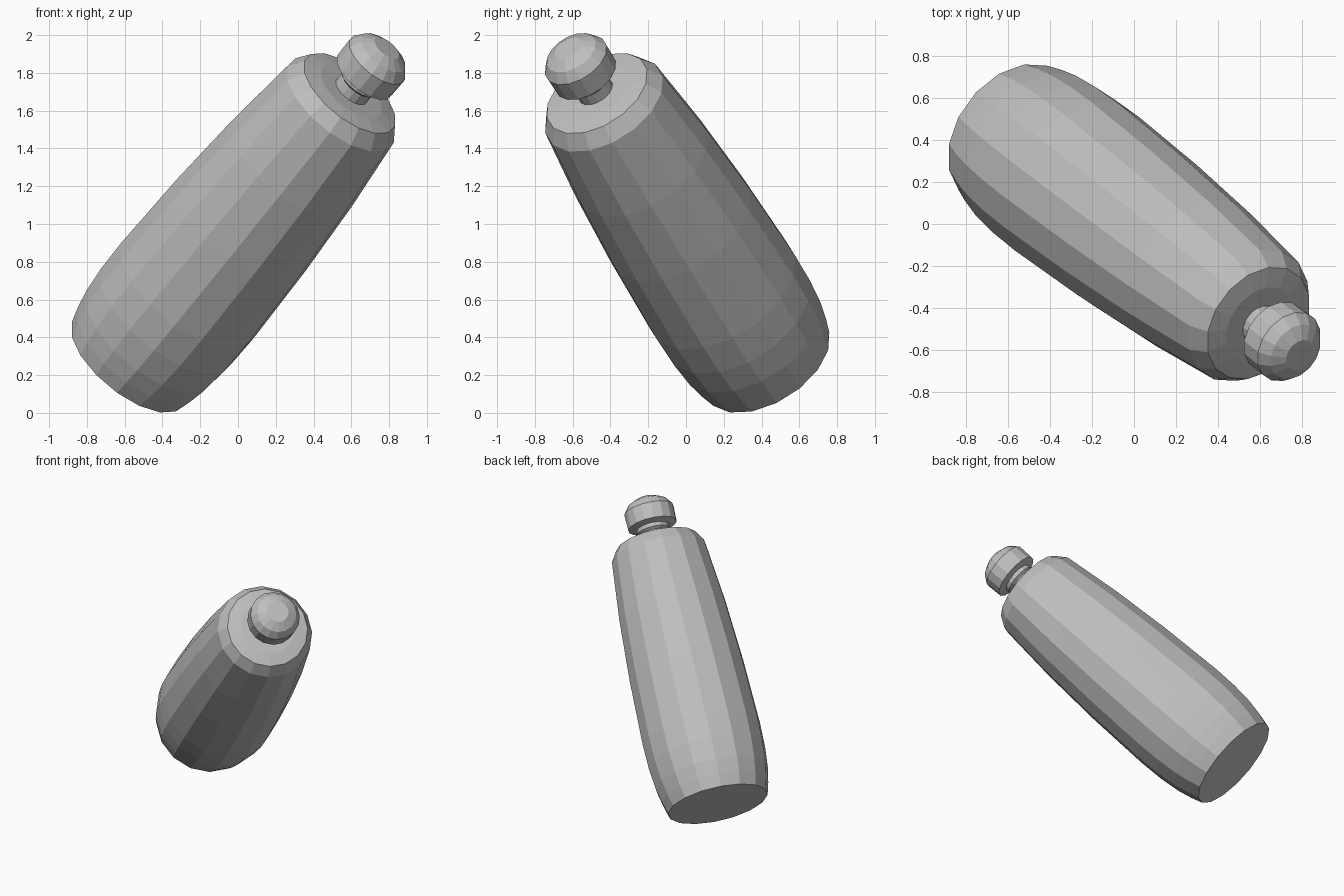
import bpy, bmesh, math
from mathutils import Matrix, Vector

cube = bpy.data.objects.get("Cube")
if cube:
    bpy.data.objects.remove(cube, do_unlink=True)

SIDES = 16
BASE = Vector((-0.582, 0.43, 0.266))          # centre of the bottle's base
AXIS = Vector((0.571, -0.439, 0.694)).normalized()

# Tilted frame: local z runs along the bottle
side = Vector((-1, 0, 0))
side = (side - AXIS * side.dot(AXIS)).normalized()
frame = Matrix((side, AXIS.cross(side), AXIS)).transposed().to_4x4()
TILT = Matrix.Translation(BASE) @ frame

grey = bpy.data.materials.new("plain grey")
grey.use_nodes = True
colour = (0.52, 0.52, 0.52, 1)
grey.diffuse_color = colour
grey.node_tree.nodes["Principled BSDF"].inputs["Base Color"].default_value = colour


def lathe(name, profile):
    """Turn (radius, height) points around the bottle axis and cap both ends."""
    bm = bmesh.new()
    rings = []
    for radius, height in profile:
        angles = [(i + 0.5) * math.tau / SIDES for i in range(SIDES)]
        rings.append([bm.verts.new(TILT @ Vector((radius * math.cos(a), radius * math.sin(a), height)))
                      for a in angles])
    for low, high in zip(rings, rings[1:]):
        for i in range(SIDES):
            j = (i + 1) % SIDES
            bm.faces.new((low[i], low[j], high[j], high[i]))
    bm.faces.new(rings[0][::-1])
    bm.faces.new(rings[-1])
    mesh = bpy.data.meshes.new(name)
    bm.to_mesh(mesh)
    bm.free()
    mesh.materials.append(grey)
    obj = bpy.data.objects.new(name, mesh)
    bpy.context.collection.objects.link(obj)
    return obj


# Tapered body with a rounded foot and bevelled shoulder
lathe("bottle_body", [(0.37, 0), (0.395, 0.09), (0.417, 0.2), (0.432, 0.36), (0.436, 0.55),
                      (0.422, 1.05), (0.394, 1.52), (0.35, 1.97), (0.298, 2.055), (0.2, 2.07)])

# Neck with a small collar under the cap
lathe("neck", [(0.1, 2.05), (0.1, 2.13), (0.12, 2.145), (0.12, 2.2)])

# Domed cap
lathe("cap", [(0.13, 2.175), (0.18, 2.19), (0.183, 2.31), (0.145, 2.365), (0.08, 2.4)])
